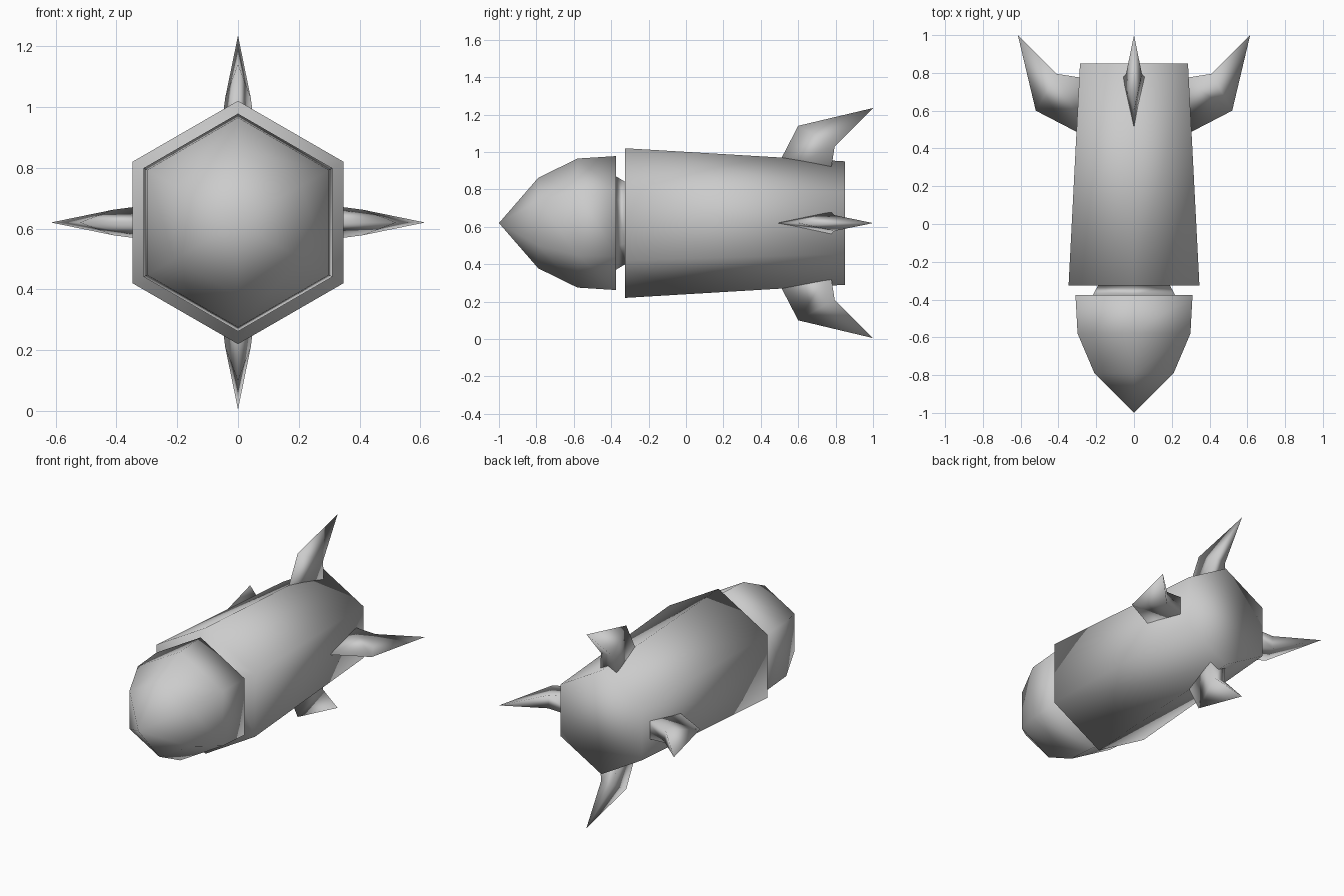
import bpy
import bmesh
from math import sin, cos, pi
from mathutils import Matrix, Vector

cube = bpy.data.objects.get("Cube")
if cube:
    bpy.data.objects.remove(cube, do_unlink=True)

AXIS_Z = 0.62
SIDES = 6

grey = bpy.data.materials.new("plain grey")
grey.use_nodes = True
colour = (0.6, 0.6, 0.6, 1)
grey.diffuse_color = colour
grey.node_tree.nodes["Principled BSDF"].inputs["Base Color"].default_value = colour


def finish(bm, name):
    """Turn a bmesh into a smooth-shaded object on the rocket axis."""
    bmesh.ops.recalc_face_normals(bm, faces=bm.faces)
    for face in bm.faces:
        face.smooth = True
    mesh = bpy.data.meshes.new(name)
    bm.to_mesh(mesh)
    bm.free()
    mesh.materials.append(grey)
    obj = bpy.data.objects.new(name, mesh)
    obj.location.z = AXIS_Z
    bpy.context.collection.objects.link(obj)
    return obj


def bridge(bm, a, b):
    """Join two closed rings of equal size with quads."""
    for i in range(len(a)):
        j = (i + 1) % len(a)
        bm.faces.new((a[i], a[j], b[j], b[i]))


def fan(bm, ring, tip):
    """Close a ring to a point."""
    for i in range(len(ring)):
        bm.faces.new((ring[i], ring[(i + 1) % len(ring)], tip))


# Hull: pointed nose, recessed neck and tapering body, as (y, radius) rings
profile = [(-0.79, 0.242), (-0.58, 0.345), (-0.375, 0.358),
           (-0.375, 0.25), (-0.325, 0.22),
           (-0.325, 0.40), (0.85, 0.33)]
bm = bmesh.new()
rings = []
for y, r in profile:
    angles = [2 * pi * i / SIDES for i in range(SIDES)]
    rings.append([bm.verts.new((r * sin(a), y, r * cos(a))) for a in angles])
fan(bm, rings[0], bm.verts.new((0, -1, 0)))
for a, b in zip(rings, rings[1:]):
    bridge(bm, a, b)
bm.faces.new(rings[-1])
finish(bm, "rocket_hull")


# Fins: swept, with a sharp leading edge and a flat trailing side
def fin(name, turn):
    bm = bmesh.new()

    def section(lead, trail, half):
        points = [(0, *lead), (half, *trail), (-half, *trail)]
        return [bm.verts.new(p) for p in points]

    root = section((0.46, 0.25), (0.77, 0.25), 0.063)
    bend = section((0.60, 0.52), (0.795, 0.41), 0.042)
    bridge(bm, root, bend)
    fan(bm, bend, bm.verts.new(Vector((0, 1, 0.615))))
    bm.faces.new(root)
    bm.transform(Matrix.Rotation(turn, 4, "Y"))
    finish(bm, name)


for i, name in enumerate(("top_fin", "left_fin", "bottom_fin", "right_fin")):
    fin(name, i * pi / 2)
